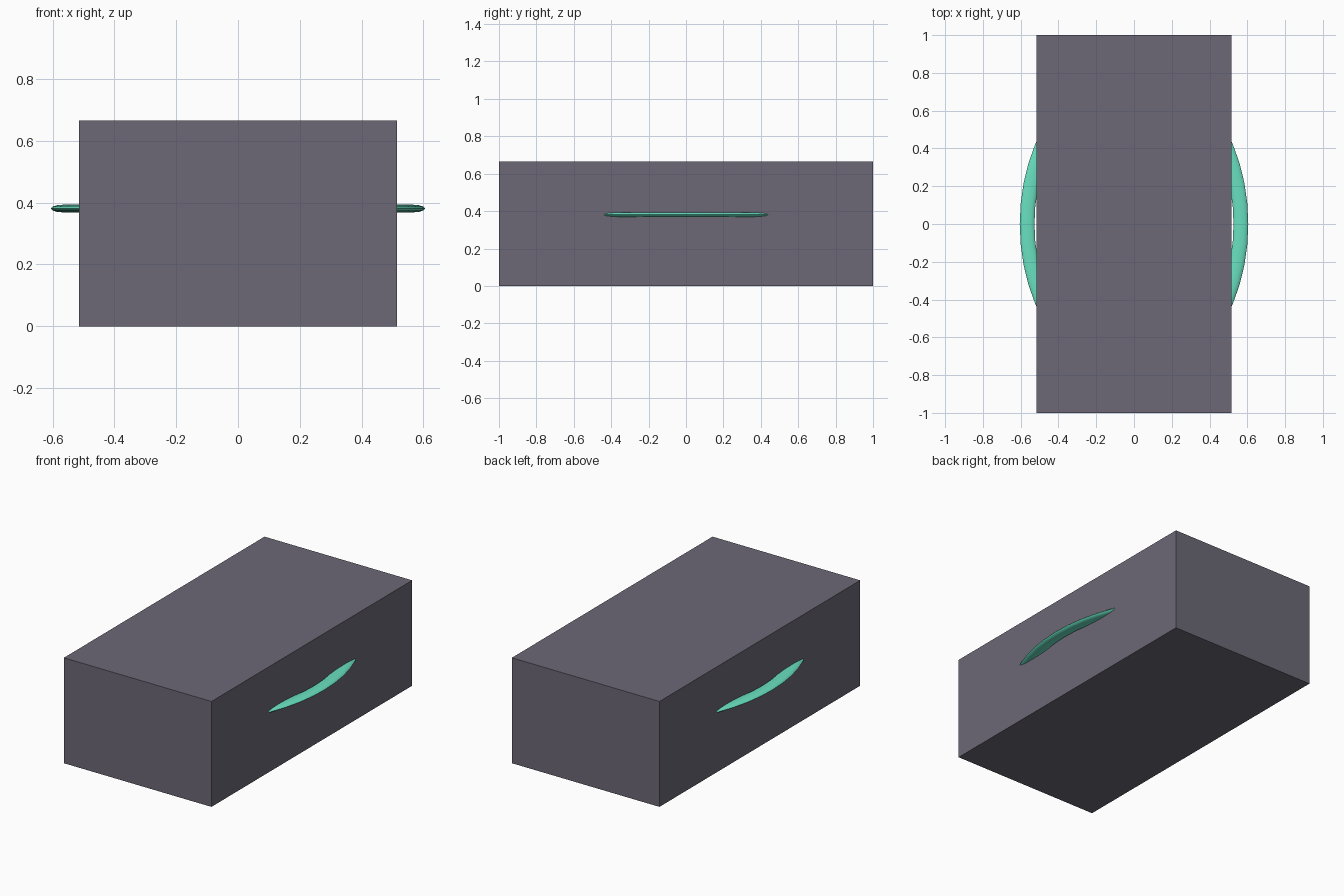
import bpy, math

if "Cube" in bpy.data.objects:
    bpy.data.objects.remove(bpy.data.objects["Cube"])

def finish(obj, name, color):
    obj.name = name
    mat = bpy.data.materials.new(name + "_material")
    mat.diffuse_color = (*color, 1)
    mat.use_nodes = True
    mat.node_tree.nodes["Principled BSDF"].inputs["Base Color"].default_value = mat.diffuse_color
    obj.data.materials.append(mat)
    bpy.ops.object.transform_apply(location=False, rotation=False, scale=True)

# Main rectangular body
W, L, H = 1.03, 2.0, 0.665
bpy.ops.mesh.primitive_cube_add(size=1, location=(0, 0, H / 2))
body = bpy.context.object
body.scale = (W, L, H)
finish(body, "body", (0.15, 0.14, 0.18))

# Flattened oval ring through the body; its sides emerge as the two handles
bpy.ops.mesh.primitive_torus_add(major_radius=0.566, minor_radius=0.039,
                                 major_segments=48, minor_segments=12,
                                 location=(0, 0, 0.381))
ring = bpy.context.object
ring.scale = (1, 1.39, 0.32)
finish(ring, "handle_ring", (0.14, 0.75, 0.53))
bpy.ops.object.shade_smooth_by_angle(angle=math.radians(40))
